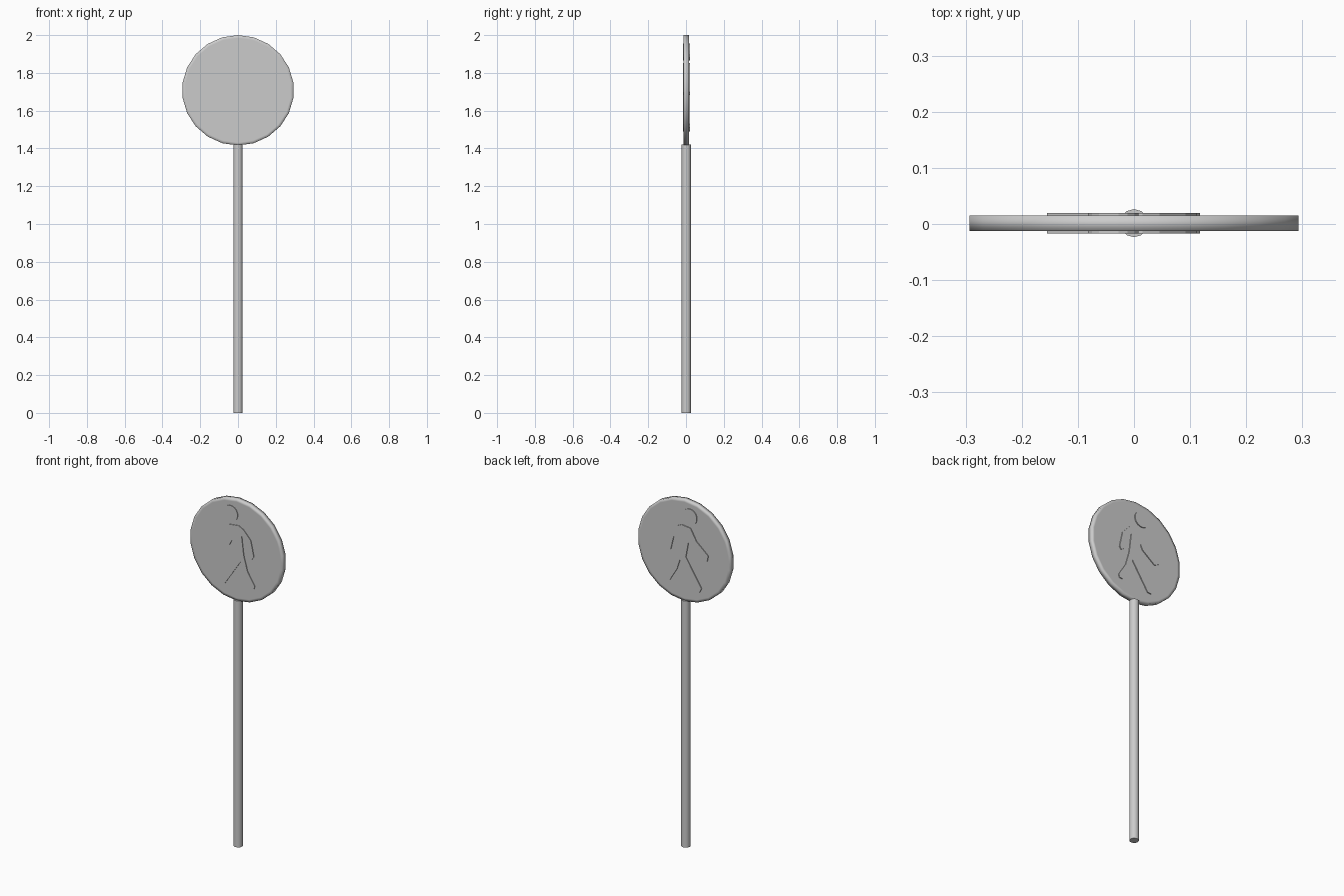
import bpy, bmesh, math

if "Cube" in bpy.data.objects:
    bpy.data.objects.remove(bpy.data.objects["Cube"])

CZ = 1.708          # height of the sign centre
Y0, Y1 = -0.0125, 0.0150   # sign plate front and back


def make(name, bm):
    bmesh.ops.recalc_face_normals(bm, faces=bm.faces)
    me = bpy.data.meshes.new(name)
    bm.to_mesh(me)
    bm.free()
    ob = bpy.data.objects.new(name, me)
    bpy.context.collection.objects.link(ob)
    return ob


def plate(name, outline, y0, y1, inset=0):
    """Extrude an x/z outline (relative to the sign centre) from y0 to y1."""
    bm = bmesh.new()
    f = bm.faces.new([bm.verts.new((x, y0, CZ + z)) for x, z in outline])
    back = bmesh.ops.extrude_face_region(bm, geom=[f], use_keep_orig=True)
    for v in [g for g in back["geom"] if isinstance(g, bmesh.types.BMVert)]:
        v.co.y = y1
    caps = [f for f in bm.faces if len(f.verts) == len(outline)]
    if inset:
        bmesh.ops.recalc_face_normals(bm, faces=bm.faces)
        bmesh.ops.inset_individual(bm, faces=caps, thickness=inset)
    else:
        bmesh.ops.triangulate(bm, faces=caps)
    return make(name, bm)


def ring(n, rx, rz, cx=0, cz=0):
    a = [2 * math.pi * (i + 0.5) / n for i in range(n)]
    return [(cx + rx * math.cos(t), cz + rz * math.sin(t)) for t in a]


# round sign plate with a softly shaded rim
disc = plate("sign_disc", ring(22, 0.296, 0.292), Y0, Y1, inset=0.015)
for p in disc.data.polygons:
    p.use_smooth = True

# raised walking figure, showing on both faces
body = [(-0.042, 0.138), (0.015, 0.145), (0.045, 0.130), (0.092, 0.080),
        (0.112, -0.010), (0.101, -0.026), (0.084, -0.015), (0.066, 0.060),
        (0.034, 0.090), (0.045, 0.000), (0.050, -0.030), (0.072, -0.105),
        (0.118, -0.178), (0.112, -0.197), (0.092, -0.197), (0.044, -0.118),
        (0.026, -0.062), (-0.076, -0.215), (-0.100, -0.217),
        (-0.112, -0.190), (-0.012, -0.035), (-0.028, 0.050),
        (-0.042, 0.022), (-0.122, -0.038), (-0.148, -0.025),
        (-0.155, 0.008), (-0.080, 0.072)]
plate("figure_body", body, Y0 - 0.004, Y1 + 0.005)
plate("figure_head", ring(16, 0.046, 0.046, -0.037, 0.202), Y0 - 0.004, Y1 + 0.005)

# post
bpy.ops.mesh.primitive_cylinder_add(vertices=12, radius=0.025, depth=1.42,
                                    location=(0, 0.0015, 0.71))
post = bpy.context.object
post.name = "post"
bpy.ops.object.shade_smooth_by_angle(angle=math.radians(40))
